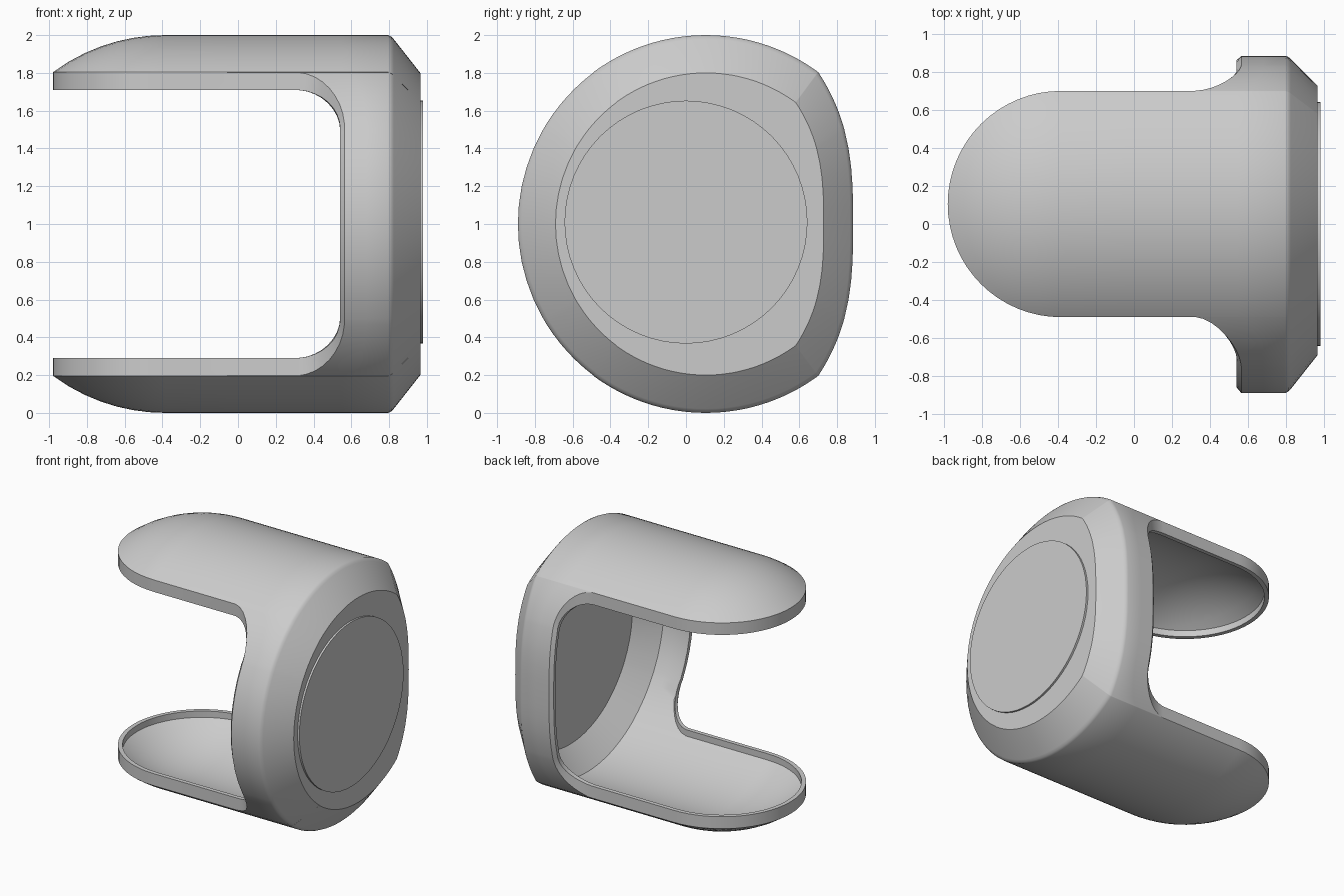
import bpy, bmesh, math
from mathutils import Vector, Matrix

cube = bpy.data.objects.get("Cube")
if cube:
    bpy.data.objects.remove(cube, do_unlink=True)

MID_Y = 0.105     # centre line of the arms
ARM_R = 0.595     # half width of the arms
TIP_X = -0.385    # centre of the rounded arm tips
INNER = 0.945     # scale of the inner wall
RIM_H = 0.71      # height of the arm rim above the middle
EDGE_H = math.sqrt(1 - ARM_R ** 2)

grey = bpy.data.materials.new("plain grey")
grey.use_nodes = True
grey.diffuse_color = (0.6, 0.6, 0.6, 1)
grey.node_tree.nodes["Principled BSDF"].inputs["Base Color"].default_value = (0.6, 0.6, 0.6, 1)


def finish(bm, name):
    bmesh.ops.remove_doubles(bm, verts=bm.verts, dist=0.0002)
    bmesh.ops.recalc_face_normals(bm, faces=bm.faces)
    mesh = bpy.data.meshes.new(name)
    bm.to_mesh(mesh)
    bm.free()
    mesh.materials.append(grey)
    obj = bpy.data.objects.new(name, mesh)
    bpy.context.collection.objects.link(obj)
    bpy.ops.object.select_all(action="DESELECT")
    obj.select_set(True)
    bpy.context.view_layer.objects.active = obj
    bpy.ops.object.shade_smooth_by_angle(angle=math.radians(32))
    return obj


def side_offset(h, back):
    """Sideways distance of the wall at height h: round front, flatter back."""
    if back:
        return 0.78 - (0.78 - ARM_R) * (h / EDGE_H) ** 2.9
    return -math.sqrt(1 - h * h) * 0.995


def scaled(p, k):
    return Vector((p.x, p.y * k, p.z * k))


# Column stations of the upper half: (offset, height, open edge x, rim blend)
def side_columns(back):
    cols = []
    for i in range(6):
        h = 0.1 * i
        cols.append((side_offset(h, back), h, 0.565, 1.0))
    for i in range(9, 0, -1):
        a = math.radians(90) * (i - 0.6) / 9
        h = 0.5 + (EDGE_H - 0.5) * math.cos(a)
        cols.append((side_offset(h, back), h, 0.3 + 0.265 * math.sin(a), 1 - math.cos(a)))
    return cols


arm = []
for i in range(33):
    a = math.pi * i / 32
    d = -ARM_R * math.cos(a)
    arm.append((d, math.sqrt(1 - d * d), TIP_X - ARM_R * math.sin(a), 0.0))
half = side_columns(False) + arm + side_columns(True)[::-1]


def column(d, h, edge, blend):
    """One strip running from the outer cap, round the rim, to the inner floor."""
    stops = [0.795, max(edge, 0.3), max(edge, TIP_X), edge]
    xs = [stops[0]]
    for a, b, n in zip(stops, stops[1:], (2, 2, 7)):
        xs += [a + (b - a) * (j + 1) / n for j in range(n)]
    wall = []
    for x in xs:
        z = h
        if x < TIP_X:  # domed tip
            z = math.sqrt(1 - d * d - (x - TIP_X) ** 2)
        wall.append(Vector((x, d, z)))
    inside = []
    for p in wall:
        q = scaled(p, INNER)
        if q.x < TIP_X:
            q.x = TIP_X + (q.x - TIP_X) * INNER
        inside.append(q)

    # Rim: drops straight down on the arms, thin lip on the ring
    e, i = wall[-1], inside[-1]
    drop = EDGE_H - RIM_H
    arm_outer = Vector((e.x, e.y, e.z - drop))
    arm_inner = Vector((i.x, i.y, arm_outer.z))
    lip = Vector((-0.025, 0, 0))
    rim = [arm_outer.lerp(scaled(e, 0.97) + lip, blend),
           arm_inner.lerp(scaled(e, 0.94) + lip, blend)]

    flat = Vector((0, d, h))
    cap = [scaled(flat, k) + Vector((x, 0, 0))
           for x, k in ((0.965, 0.8), (0.825, 0.978), (0.812, 0.992))]
    floor = [scaled(flat, k) + Vector((x, 0, 0)) for x, k in ((0.775, INNER), (0.925, 0.77))]
    return cap + wall + rim + inside[:0:-1] + floor


# Shell: ring with chamfered end and two arms
strips = [column(*c) for c in half]
lower = [[Vector((p.x, p.y, -p.z)) for p in s] for s in strips[1:-1][::-1]]
bm = bmesh.new()
origin = Vector((0, MID_Y, 1))
rings = [[bm.verts.new(p + origin) for p in s] for s in strips + lower]
for a, b in zip(rings, rings[1:] + rings[:1]):
    for j in range(len(a) - 1):
        bm.faces.new((a[j], a[j + 1], b[j + 1], b[j]))
bm.faces.new([r[0] for r in rings])
bm.faces.new([r[-1] for r in rings])
finish(bm, "shell")

# Round plate on the closed end
bm = bmesh.new()
place = Matrix.Translation((0.967, 0, 1.01)) @ Matrix.Rotation(math.pi / 2, 4, "Y")
bmesh.ops.create_cone(bm, cap_ends=True, segments=64, radius1=0.643, radius2=0.643,
                      depth=0.026, matrix=place)
finish(bm, "end_plate")
